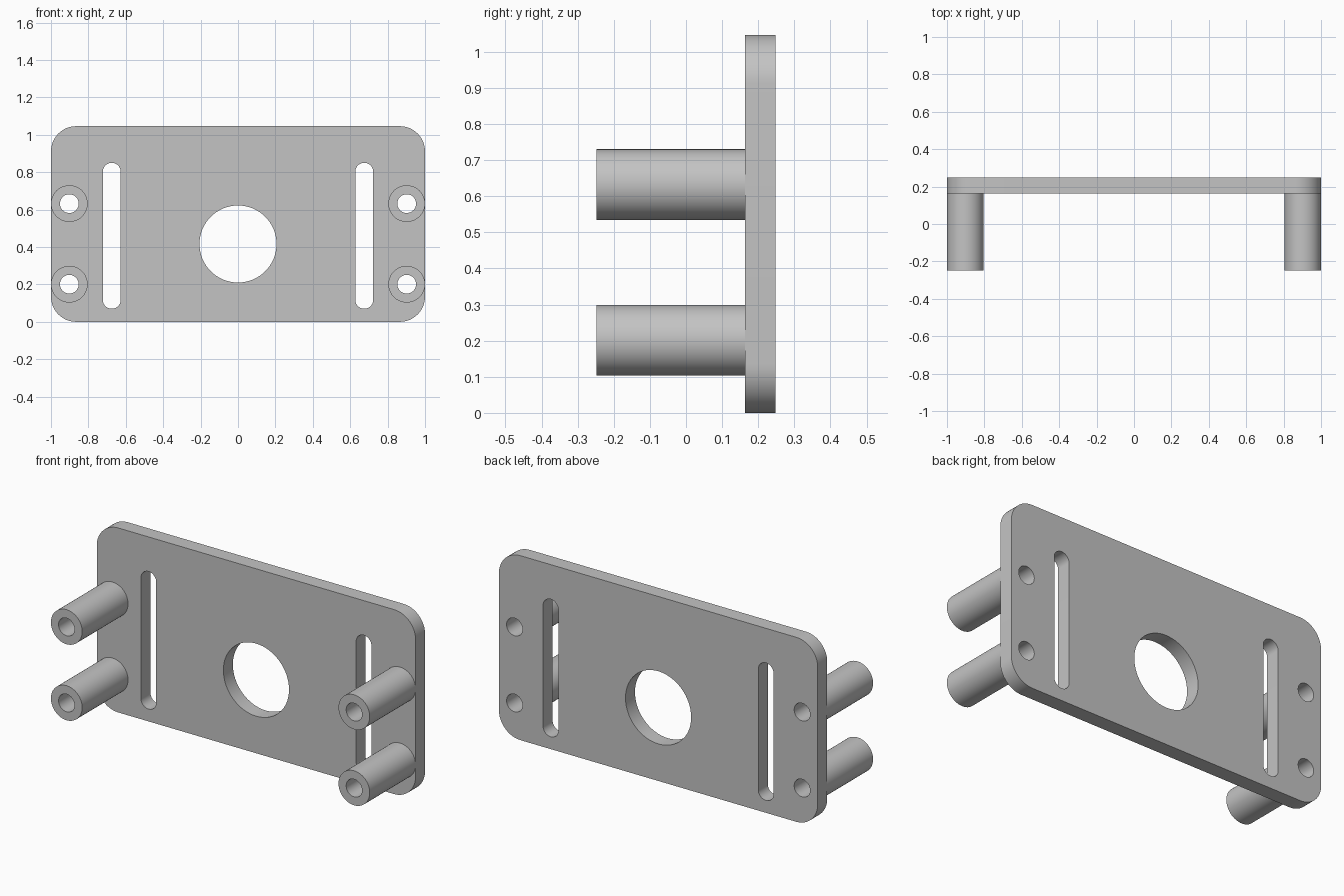
import bpy, bmesh
from math import pi, cos, sin
from mathutils import Vector

cube = bpy.data.objects.get("Cube")
if cube:
    bpy.data.objects.remove(cube, do_unlink=True)

BACK, PLATE_FRONT, TIP = 0.248, 0.163, -0.248
HEIGHT = 1.046
POST_X, POST_Z, POST_R, BORE_R = 0.902, (0.201, 0.632), 0.098, 0.05

metal = bpy.data.materials.new("plain grey")
metal.use_nodes = True
grey = (0.55, 0.55, 0.55, 1)
metal.diffuse_color = grey
metal.node_tree.nodes["Principled BSDF"].inputs["Base Color"].default_value = grey


def rounded(cx, cz, half_w, half_h, r, steps=16):
    """Outline of a rounded rectangle; a circle or slot when r fills it."""
    pts = []
    for q, (sx, sz) in enumerate(((1, 1), (-1, 1), (-1, -1), (1, -1))):
        for i in range(steps + 1):
            a = (q + i / steps) * pi / 2
            p = Vector((cx + sx * (half_w - r) + r * cos(a),
                        cz + sz * (half_h - r) + r * sin(a)))
            if not pts or (p - pts[-1]).length > 1e-5:
                pts.append(p)
    if (pts[0] - pts[-1]).length < 1e-5:
        pts.pop()
    return pts


def circle(cx, cz, r):
    return rounded(cx, cz, r, r, r)


def extruded(name, outlines, y0, y1):
    """Fill an outline with its holes, then extrude it along y."""
    bm = bmesh.new()
    edges = []
    for pts in outlines:
        vs = [bm.verts.new((p.x, y0, p.y)) for p in pts]
        edges += [bm.edges.new((v, vs[i - 1])) for i, v in enumerate(vs)]
    bmesh.ops.triangle_fill(bm, edges=edges, use_beauty=True, normal=(0, -1, 0))
    out = bmesh.ops.extrude_face_region(bm, geom=bm.faces[:], use_keep_orig=True)
    moved = [g for g in out["geom"] if isinstance(g, bmesh.types.BMVert)]
    bmesh.ops.translate(bm, verts=moved, vec=(0, y1 - y0, 0))
    bmesh.ops.recalc_face_normals(bm, faces=bm.faces[:])
    mesh = bpy.data.meshes.new(name)
    bm.to_mesh(mesh)
    bm.free()
    mesh.materials.append(metal)
    obj = bpy.data.objects.new(name, mesh)
    bpy.context.collection.objects.link(obj)
    bpy.ops.object.select_all(action="DESELECT")
    obj.select_set(True)
    bpy.context.view_layer.objects.active = obj
    bpy.ops.object.shade_smooth_by_angle(angle=pi / 6)


# Plate with a central opening, two slots and four screw holes
outlines = [rounded(0, HEIGHT / 2, 1, HEIGHT / 2, 0.135), circle(0, 0.416, 0.206)]
for side in (-1, 1):
    outlines.append(rounded(side * 0.675, 0.46, 0.048, 0.39, 0.048))
    outlines += [circle(side * POST_X, z, BORE_R) for z in POST_Z]
extruded("mounting_plate", outlines, PLATE_FRONT, BACK)

# Hollow standoffs on the front
for side, label in ((1, "left"), (-1, "right")):
    for z, level in zip(POST_Z, ("lower", "upper")):
        rings = [circle(side * POST_X, z, r) for r in (POST_R, BORE_R)]
        extruded(f"{level}_{label}_standoff", rings, TIP, PLATE_FRONT)
